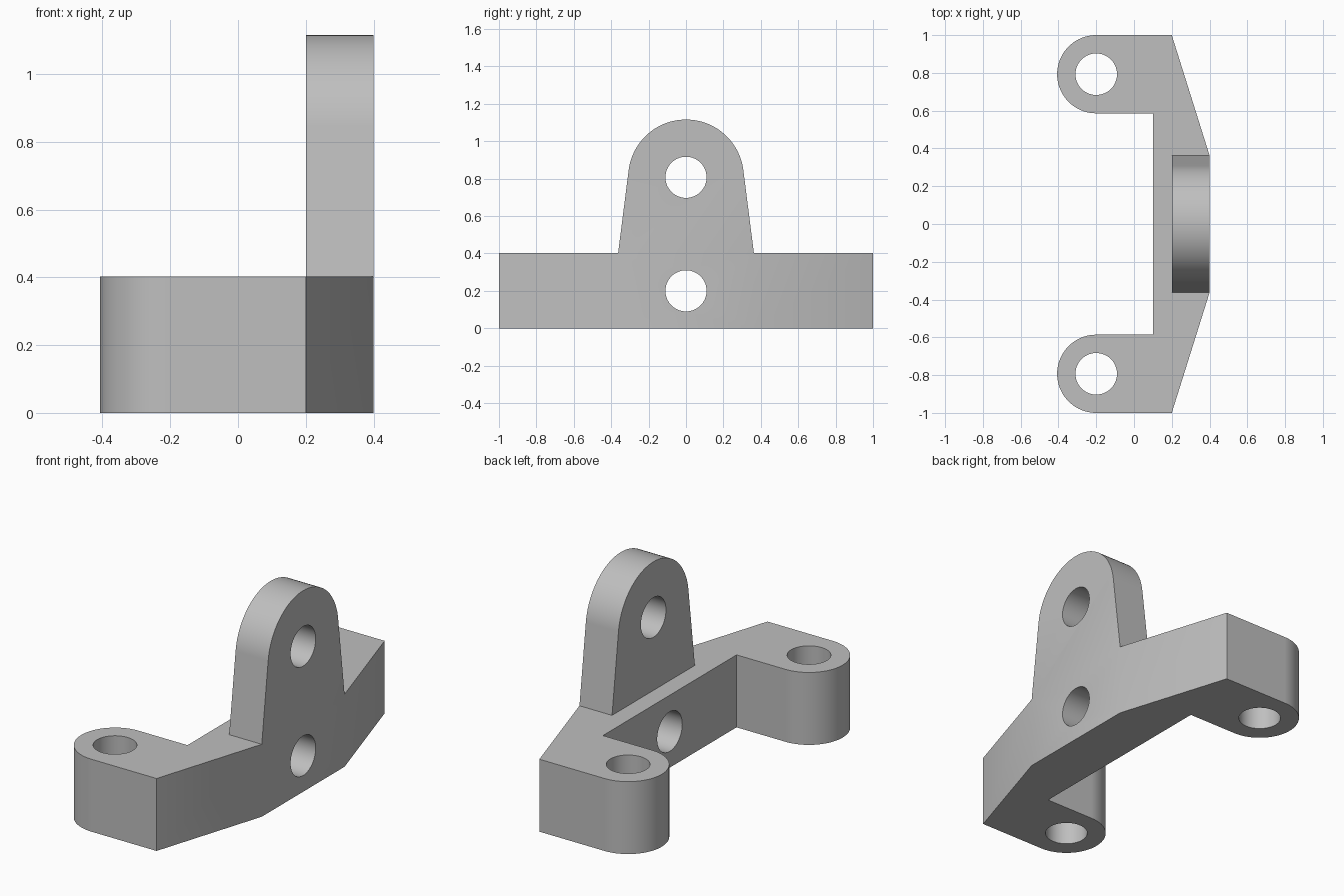
import bpy, bmesh
from math import pi, sin, cos, atan2, acos, hypot
from mathutils import Matrix, Vector

cube = bpy.data.objects.get("Cube")
if cube:
    bpy.data.objects.remove(cube, do_unlink=True)

grey = bpy.data.materials.new("plain grey")
grey.use_nodes = True
grey.diffuse_color = (0.52, 0.52, 0.52, 1)
grey.node_tree.nodes["Principled BSDF"].inputs["Base Color"].default_value = (0.52, 0.52, 0.52, 1)

BASE_H = 0.402
HOLE_R = 0.11
LUG_X, LUG_Y, LUG_R = -0.2, 0.793, 0.207
TAB_Z, TAB_R, TAB_FOOT = 0.807, 0.309, 0.363


def arc(cx, cy, r, start, end, steps):
    angles = [start + (end - start) * i / steps for i in range(steps + 1)]
    return [(cx + r * cos(a), cy + r * sin(a)) for a in angles]


def make_object(name, bm):
    bmesh.ops.recalc_face_normals(bm, faces=bm.faces)
    mesh = bpy.data.meshes.new(name)
    bm.to_mesh(mesh)
    bm.free()
    mesh.materials.append(grey)
    obj = bpy.data.objects.new(name, mesh)
    bpy.context.collection.objects.link(obj)
    return obj


def extrude_outline(name, points, offset):
    bm = bmesh.new()
    face = bm.faces.new([bm.verts.new(p) for p in points])
    top = bmesh.ops.extrude_face_region(bm, geom=[face])["geom"]
    verts = [v for v in top if isinstance(v, bmesh.types.BMVert)]
    bmesh.ops.translate(bm, verts=verts, vec=Vector(offset))
    return make_object(name, bm)


def drill(name, location, axis):
    bm = bmesh.new()
    turn = Matrix.Rotation(pi / 2, 4, "Y") if axis == "X" else Matrix()
    bmesh.ops.create_cone(bm, cap_ends=True, segments=64, radius1=HOLE_R, radius2=HOLE_R,
                          depth=1.2, matrix=Matrix.Translation(location) @ turn)
    return make_object(name, bm)


def combine(target, tool, operation):
    mod = target.modifiers.new(operation.title(), "BOOLEAN")
    mod.object, mod.operation, mod.solver = tool, operation, "EXACT"
    bpy.context.view_layer.objects.active = target
    bpy.ops.object.modifier_apply(modifier=mod.name)
    bpy.data.objects.remove(tool, do_unlink=True)


# Base: half outline with a rounded lug, mirrored front to back
half = [(0.4, TAB_FOOT), (0.2, 1.0)]
half += arc(LUG_X, LUG_Y, LUG_R, pi / 2, 3 * pi / 2, 40)
half += [(0.1, LUG_Y - LUG_R)]
outline = half + [(x, -y) for x, y in reversed(half)]
bracket = extrude_outline("bracket", [(x, y, 0) for x, y in outline], (0, 0, BASE_H))

# Upright tab: tapered sides tangent to a round top, foot sunk into the base
rise = TAB_Z - BASE_H
tangent = atan2(-rise, TAB_FOOT) + acos(TAB_R / hypot(rise, TAB_FOOT))
side = [(TAB_FOOT, 0), (TAB_FOOT, BASE_H)]
tab_outline = side + arc(0, TAB_Z, TAB_R, tangent, pi - tangent, 44)
tab_outline += [(-y, z) for y, z in reversed(side)]
tab = extrude_outline("upright_tab", [(0.2, y, z) for y, z in tab_outline], (0.2, 0, 0))
combine(bracket, tab, "UNION")

# Bolt holes through the lugs, the tab and the base bar
for s in (-1, 1):
    combine(bracket, drill("lug_hole", (LUG_X, s * LUG_Y, 0.2), "Z"), "DIFFERENCE")
for z in (0.2, TAB_Z):
    combine(bracket, drill("cross_hole", (0.25, 0, z), "X"), "DIFFERENCE")

# Smooth rounds, crisp edges
bpy.ops.object.select_all(action="DESELECT")
bracket.select_set(True)
bpy.context.view_layer.objects.active = bracket
bpy.ops.object.shade_smooth_by_angle(angle=pi / 6)
weighted = bracket.modifiers.new("Weighted Normals", "WEIGHTED_NORMAL")
weighted.keep_sharp = True
